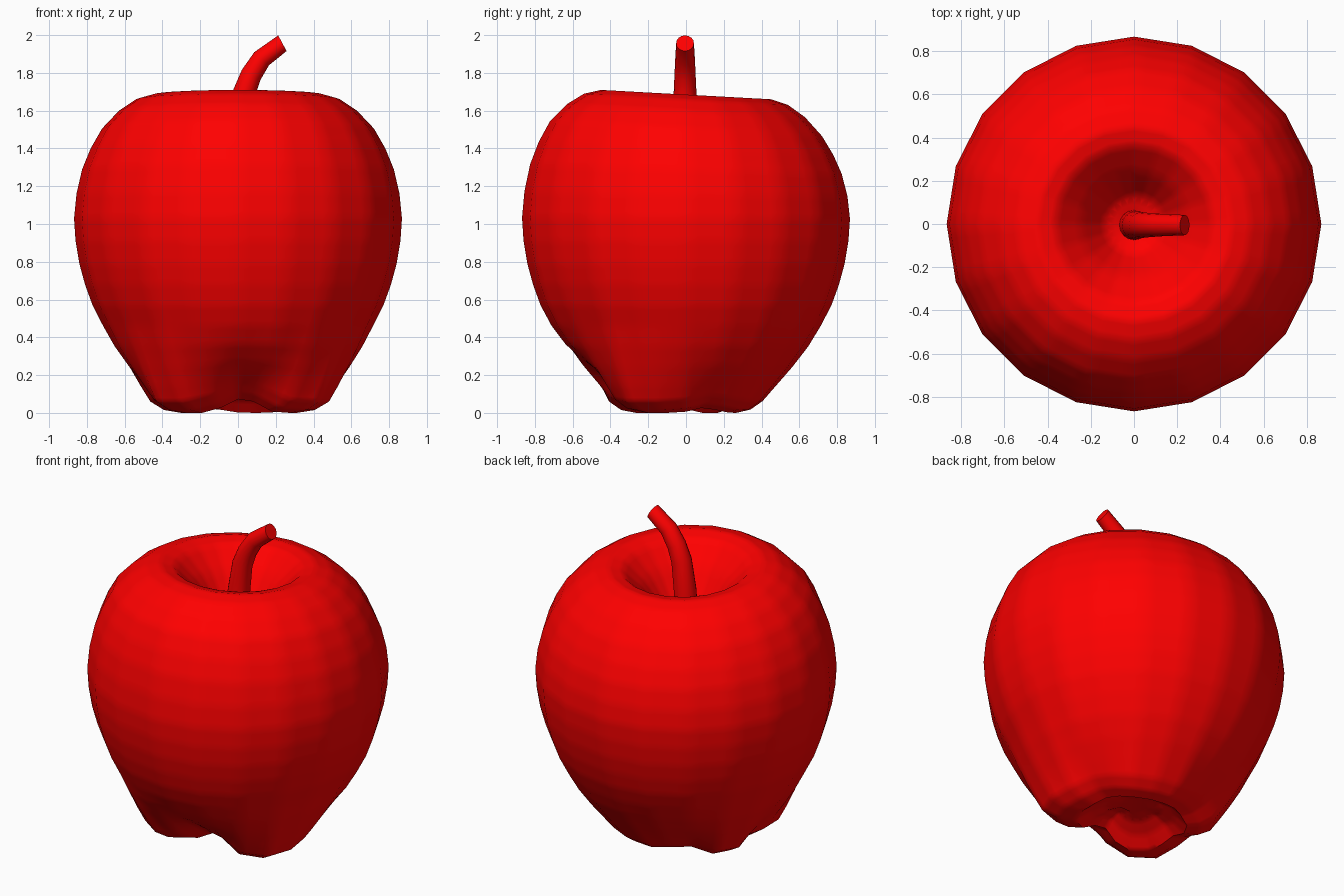
import bpy, bmesh, math

if "Cube" in bpy.data.objects:
    bpy.data.objects.remove(bpy.data.objects["Cube"])

red = bpy.data.materials.new("red")
red.diffuse_color = (1.0, 0.0, 0.0, 1)
red.use_nodes = True
red.node_tree.nodes["Principled BSDF"].inputs["Base Color"].default_value = red.diffuse_color

SIDES = 20
# radius, height: from the top hollow, over the shoulder, down to the base hollow
PROFILE = [(0.05, 1.35), (0.13, 1.38), (0.25, 1.55), (0.37, 1.665),
           (0.45, 1.685), (0.54, 1.66), (0.63, 1.60), (0.72, 1.505),
           (0.78, 1.40), (0.825, 1.29), (0.855, 1.16), (0.868, 1.03), (0.86, 0.91),
           (0.84, 0.79), (0.81, 0.68), (0.77, 0.57), (0.715, 0.46), (0.66, 0.35),
           (0.595, 0.24), (0.53, 0.14), (0.475, 0.06), (0.40, 0.015), (0.31, 0.01),
           (0.24, 0.06), (0.16, 0.10), (0.08, 0.11)]
# base valleys (positive) and lobes (negative): azimuth, width, depth
DENTS = [(-84, 24, 1.0), (22, 20, 0.35), (122, 20, 0.35), (-175, 15, 0.3),
         (-139, 16, -0.55), (-32, 18, -0.5), (150, 14, -0.3)]


def dent(deg):
    total = 0
    for az, width, depth in DENTS:
        d = (deg - az + 180) % 360 - 180
        total += depth * math.exp(-(d / width) ** 2)
    return total


def finish(bm, name):
    bmesh.ops.recalc_face_normals(bm, faces=bm.faces)
    mesh = bpy.data.meshes.new(name)
    bm.to_mesh(mesh)
    bm.free()
    mesh.materials.append(red)
    ob = bpy.data.objects.new(name, mesh)
    bpy.context.collection.objects.link(ob)
    bpy.ops.object.select_all(action='DESELECT')
    ob.select_set(True)
    bpy.context.view_layer.objects.active = ob
    bpy.ops.object.shade_smooth_by_angle(angle=math.radians(50))


def bridge(bm, loops):
    for a, b in zip(loops, loops[1:]):
        for k in range(len(a)):
            n = (k + 1) % len(a)
            bm.faces.new((a[k], a[n], b[n], b[k]))
    bm.faces.new(loops[0][::-1])
    bm.faces.new(loops[-1])


# apple body: turned profile with lobes at the base
bm = bmesh.new()
rings = []
for i, (r, z) in enumerate(PROFILE):
    ring = []
    fade = max(0, min(1, (0.52 - z) / 0.45)) ** 2
    if i > 21:
        fade *= r / 0.4
    for k in range(SIDES):
        deg = k * 360 / SIDES
        a = math.radians(deg)
        f = dent(deg) * fade
        rr = r * (1 - 0.25 * f)
        x, y = rr * math.cos(a), rr * math.sin(a)
        if y > 0:
            y *= 1 - 0.14 * fade
        tilt = -0.055 * y * max(0, min(1, (z - 1.0) / 0.5))
        ring.append(bm.verts.new((x, y, z + tilt + 0.10 * max(f, 0))))
    rings.append(ring)
low = min(v.co.z for v in rings[22])
for v in rings[22]:
    v.co.z -= low
bridge(bm, rings)
# extra cuts keep the facets readable under smooth shading
quads = [e for e in bm.edges if all(len(f.verts) == 4 for f in e.link_faces)]
bmesh.ops.subdivide_edges(bm, edges=quads, cuts=3, use_grid_fill=True)
finish(bm, "apple_body")

# bent stem: x, z, radius, lean from vertical
STEM = [(0.0, 1.33, 0.07, 0), (0.01, 1.52, 0.066, 6), (0.035, 1.70, 0.06, 16),
        (0.07, 1.79, 0.056, 28), (0.125, 1.875, 0.052, 42), (0.235, 1.957, 0.047, 62)]
bm = bmesh.new()
loops = []
for x, z, r, lean in STEM:
    t = math.radians(lean)
    loop = []
    for k in range(16):
        a = math.tau * k / 16
        u = r * math.cos(a)
        loop.append(bm.verts.new((x + u * math.cos(t), -0.005 + r * math.sin(a),
                                  z - u * math.sin(t))))
    loops.append(loop)
bridge(bm, loops)
finish(bm, "stem")
